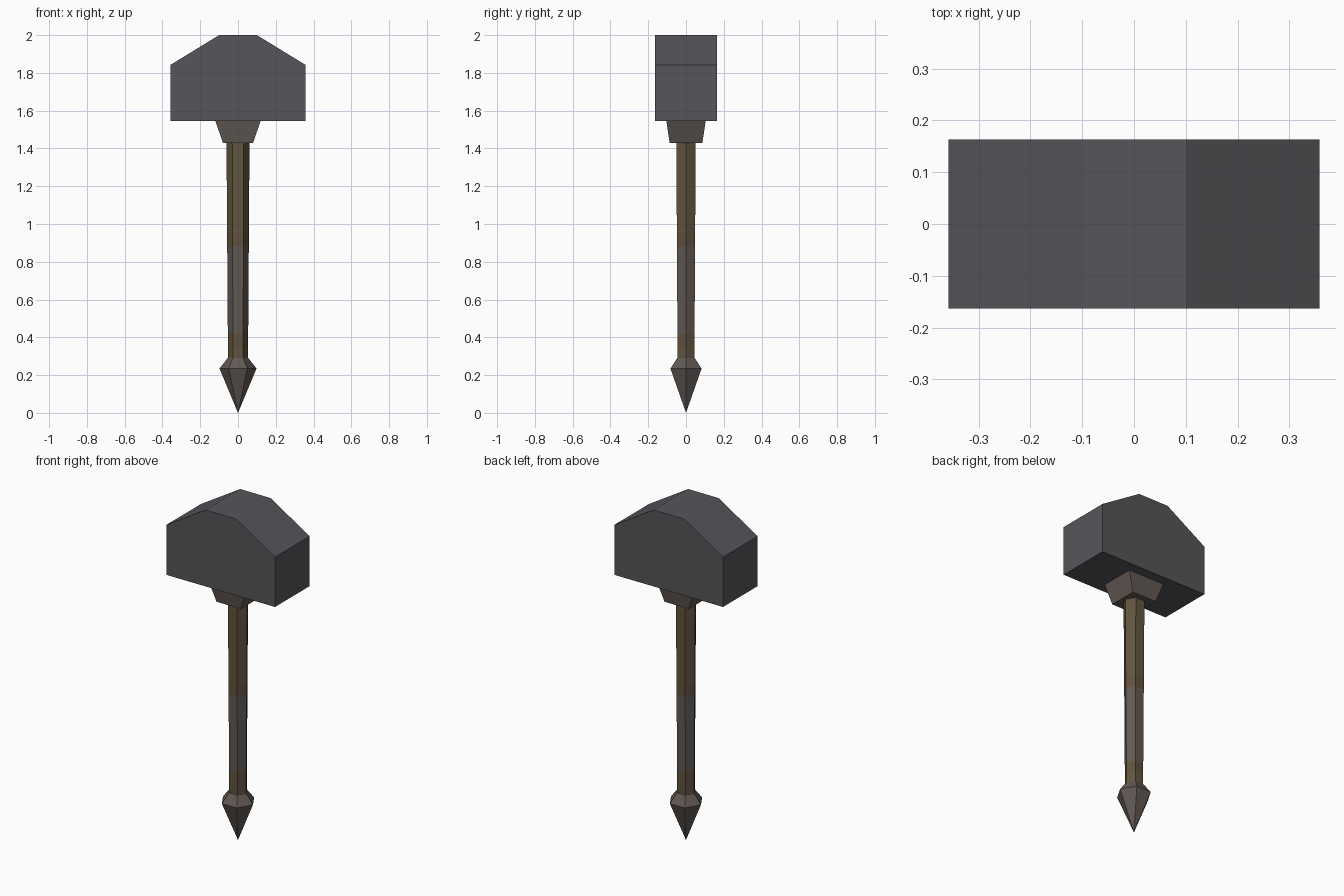
import bpy, bmesh, math

if "Cube" in bpy.data.objects:
    bpy.data.objects.remove(bpy.data.objects["Cube"])


def material(name, rgb):
    m = bpy.data.materials.new(name)
    m.diffuse_color = (*rgb, 1)
    m.use_nodes = True
    m.node_tree.nodes["Principled BSDF"].inputs["Base Color"].default_value = m.diffuse_color
    return m


STONE = material("dark stone", (0.092, 0.091, 0.102))
WOOD = material("brown wood", (0.120, 0.090, 0.050))
RUST = material("reddish wood", (0.120, 0.080, 0.047))
METAL = material("grey brown metal", (0.118, 0.098, 0.086))


def loft(name, rings, mats, pick=lambda z: 0):
    """Skin a list of equal-length point rings, cap both ends."""
    bm = bmesh.new()
    loops = [[bm.verts.new(p) for p in ring] for ring in rings]
    n = len(loops[0])
    for a, b in zip(loops, loops[1:]):
        for i in range(n):
            j = (i + 1) % n
            bm.faces.new((a[i], a[j], b[j], b[i]))
    bm.faces.new(loops[0][::-1])
    bm.faces.new(loops[-1])
    bmesh.ops.remove_doubles(bm, verts=bm.verts, dist=0.0001)
    bmesh.ops.recalc_face_normals(bm, faces=bm.faces)
    for f in bm.faces:
        f.material_index = pick(f.calc_center_median().z)
    me = bpy.data.meshes.new(name)
    bm.to_mesh(me)
    bm.free()
    for m in mats:
        me.materials.append(m)
    ob = bpy.data.objects.new(name, me)
    bpy.context.collection.objects.link(ob)
    return ob


def hexagon(r, z):
    # Corners on +-x, flat sides facing front and back
    return [(r * math.cos(i * math.pi / 3), r * 0.97 * math.sin(i * math.pi / 3), z)
            for i in range(6)]


def rectangle(hx, hy, z):
    return [(-hx, -hy, z), (hx, -hy, z), (hx, hy, z), (-hx, hy, z)]


# Hammer head: bevelled block, profile extruded along y
half = [(0.358, 1.545), (0.358, 1.842), (0.10, 2.0)]
profile = half + [(-x, z) for x, z in reversed(half)]
loft("hammer_head", [[(x, y, z) for x, z in profile] for y in (-0.163, 0.163)], [STONE])

# Flared collar under the head
loft("collar", [rectangle(0.08, 0.087, 1.43), rectangle(0.12, 0.104, 1.546)], [METAL])

# Tapered hexagonal shaft with a grip band and worn wood next to it
def shaft_colour(z):
    if 0.42 < z < 0.88:
        return 1
    return 2 if 0.35 < z < 0.95 else 0


heights = (0.28, 0.35, 0.42, 0.88, 0.95, 1.44)
loft("shaft", [hexagon(0.053 + 0.008 * (z - 0.28) / 1.16, z) for z in heights],
     [WOOD, METAL, RUST], shaft_colour)

# Pointed spike at the foot
bm_rings = [hexagon(0.098, 0.235), hexagon(0.055, 0.29)]
spike = loft("foot_spike", bm_rings, [METAL])
bm = bmesh.new()
bm.from_mesh(spike.data)
low = min(bm.faces, key=lambda f: f.calc_center_median().z)
bmesh.ops.poke(bm, faces=[low])
min(bm.verts, key=lambda v: v.co.xy.length).co = (0, 0, 0)
bmesh.ops.recalc_face_normals(bm, faces=bm.faces)
bm.to_mesh(spike.data)
bm.free()
